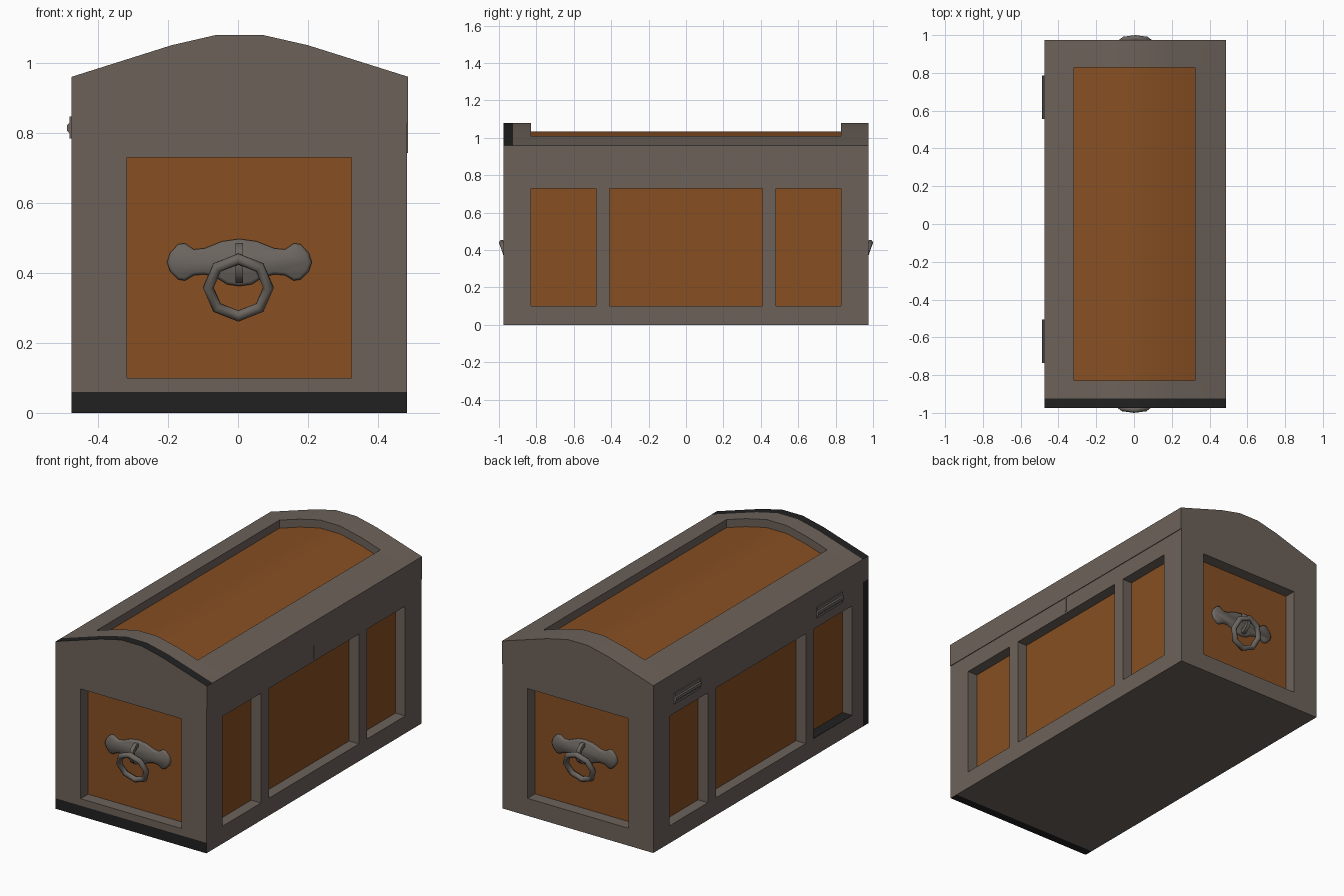
import bpy, bmesh, math
from mathutils import Matrix, Vector

if "Cube" in bpy.data.objects:
    bpy.data.objects.remove(bpy.data.objects["Cube"])


def material(name, rgb):
    m = bpy.data.materials.new(name)
    m.diffuse_color = (*rgb, 1)
    m.use_nodes = True
    m.node_tree.nodes["Principled BSDF"].inputs["Base Color"].default_value = m.diffuse_color
    return m


GREY = material("grey_frame", (0.150, 0.121, 0.101))
BROWN = material("brown_panel", (0.242, 0.078, 0.0165))
DARK = material("dark_edge", (0.015, 0.015, 0.015))
IRON = material("iron_fitting", (0.150, 0.132, 0.117))

X0, X1, Y = -0.475, 0.482, 0.975      # outer walls
PX0, PX1, PY = -0.317, 0.324, 0.828   # panel opening limits
SEAM = 0.828


def finish(name, bm, mat, smooth=30, rule=None):
    """Turn a bmesh into an object; rule picks faces painted dark."""
    bmesh.ops.recalc_face_normals(bm, faces=bm.faces[:])
    if rule:
        for co, no in (((0, -0.925, 0), (0, 1, 0)), ((0, 0, 0.06), (0, 0, 1))):
            bmesh.ops.bisect_plane(bm, geom=bm.verts[:] + bm.edges[:] + bm.faces[:],
                                   plane_co=co, plane_no=no)
        bm.normal_update()
        for f in bm.faces:
            if rule(f.normal, f.calc_center_median()):
                f.material_index = 1
    me = bpy.data.meshes.new(name)
    bm.to_mesh(me)
    bm.free()
    me.materials.append(mat)
    me.materials.append(DARK)
    for p in me.polygons:
        p.use_smooth = True
    me.set_sharp_from_angle(angle=math.radians(smooth))
    ob = bpy.data.objects.new(name, me)
    bpy.context.collection.objects.link(ob)
    return ob


def box(name, x, y, z, mat, rule=None):
    bm = bmesh.new()
    bmesh.ops.create_cube(bm, size=1)
    for v in bm.verts:
        v.co = Vector([a[0] + (c + 0.5) * (a[1] - a[0]) for a, c in zip((x, y, z), v.co)])
    return finish(name, bm, mat, rule=rule)


def prism(name, xz, y0, y1, mat, rule=None):
    bm = bmesh.new()
    f = bm.faces.new([bm.verts.new((x, y0, z)) for x, z in xz])
    r = bmesh.ops.extrude_face_region(bm, geom=[f])
    for v in r["geom"]:
        if isinstance(v, bmesh.types.BMVert):
            v.co.y = y1
    return finish(name, bm, mat, rule=rule)


# Dark border on the front bottom, front-left edge and front underside
def body_dark(n, c):
    return ((n.y < -0.9 and c.z < 0.06) or (n.x < -0.9 and c.x < -0.45 and c.y < -0.925)
            or (n.z < -0.9 and c.z < 0.01 and c.y < -0.925))


def lid_dark(n, c):
    return n.z > 0.5 and c.y < -0.925


# Body: recessed brown core wrapped in rails, posts and mullions
D = 0.062
box("body_panels", (X0 + D, X1 - D), (-Y + 0.068, Y - 0.068), (0.03, 0.8), BROWN)
box("bottom_rail", (X0, X1), (-Y, Y), (0, 0.1), GREY, body_dark)
box("top_rail", (X0, X1), (-Y, Y), (0.73, SEAM), GREY, body_dark)
for xs, xr in (("left", (X0, PX0)), ("right", (PX1, X1))):
    for ys, yr in (("front", (-Y, -PY)), ("back", (PY, Y))):
        box(f"{ys}_{xs}_post", xr, yr, (0.1, 0.73), GREY, body_dark)
for xs, xr in (("left", (X0, X0 + D + 0.01)), ("right", (X1 - D - 0.01, X1))):
    for s in (-1, 1):
        box(f"{xs}_mullion", xr, sorted((s * 0.408, s * 0.48)), (0.1, 0.73), GREY)
# Dark sill of the front-left recess
box("dark_sill", (X0 + 0.001, X0 + D), (-PY, -0.48), (0.1, 0.102), DARK)

# Lid: arched end caps, side rails and a sunken arched panel
LX = 0.486
arch = [(X0, 0.96), (-0.19, 1.05), (-0.06, 1.08), (0.068, 1.08), (0.2, 1.05), (LX, 0.96)]


def arch_z(x):
    for (a, za), (b, zb) in zip(arch, arch[1:]):
        if a <= x <= b:
            return za + (zb - za) * (x - a) / (b - a)


for s, n in ((-1, "front"), (1, "back")):
    y0, y1 = sorted((s * PY, s * Y))
    prism(f"lid_{n}_cap", [(X0, SEAM)] + arch + [(LX, SEAM)], y0, y1, GREY, lid_dark)
prism("lid_left_rail", [(X0, SEAM), (X0, 0.96), (PX0, arch_z(PX0)), (PX0, SEAM)], -PY, PY, GREY)
prism("lid_right_rail", [(PX1, SEAM), (PX1, arch_z(PX1)), (LX, 0.96), (LX, SEAM)], -PY, PY, GREY)
top = [(x, arch_z(x) - 0.046) for x in (PX0, -0.19, -0.06, 0.068, 0.2, PX1)]
prism("lid_panel", [(PX0, SEAM)] + top + [(PX1, SEAM)], -PY, PY, BROWN)

# Hinges on the left side and the thin latch tongue on the right
hinge = [(X0 + 0.01, 0.784), (-0.481, 0.784), (-0.482, 0.8), (-0.488, 0.806),
         (-0.488, 0.822), (-0.482, 0.828), (-0.481, 0.846), (X0 + 0.01, 0.846)]
for y0, y1 in ((-0.735, -0.505), (0.557, 0.785)):
    prism("hinge", hinge, y0, y1, IRON)
box("latch_tongue", (0.47, 0.486), (-0.004, 0.004), (0.742, SEAM), IRON)

# Handles: shaped back plate, eye loop and tilted eight-sided ring
half = [(0.05, .490), (0.1, .470), (0.13, .467), (0.155, .484), (0.175, .482), (0.198, .457),
        (0.207, .43), (0.198, .404), (0.175, .381), (0.155, .378), (0.13, .393), (0.1, .396),
        (0.065, .386), (0.035, .367)]
outline = [(0, .497)] + half + [(0, .362)] + [(-x, z) for x, z in reversed(half)]


def torus(name, R, r, nu, nv, mtx):
    bm = bmesh.new()
    rings = []
    for i in range(nu):
        a = 2 * math.pi * i / nu
        rings.append([bm.verts.new(((R + r * math.cos(b)) * math.cos(a), r * math.sin(b),
                                    (R + r * math.cos(b)) * math.sin(a)))
                      for b in (2 * math.pi * (j + 0.5) / nv for j in range(nv))])
    for i in range(nu):
        p, q = rings[i], rings[(i + 1) % nu]
        for j in range(nv):
            k = (j + 1) % nv
            bm.faces.new((p[j], p[k], q[k], q[j]))
    bm.transform(mtx)
    return finish(name, bm, IRON, smooth=50)


for side, ang in (("front", 0), ("back", math.pi)):
    place = Matrix.Translation((0.004, 0, 0)) @ Matrix.Rotation(ang, 4, 'Z')
    bm = bmesh.new()
    f = bm.faces.new([bm.verts.new((x, -0.90, z)) for x, z in outline])
    r = bmesh.ops.extrude_face_region(bm, geom=[f])
    for v in r["geom"]:
        if isinstance(v, bmesh.types.BMVert):
            v.co.y = -0.917
    bmesh.ops.recalc_face_normals(bm, faces=bm.faces[:])
    front = [g for g in bm.faces if g.normal.y < -0.9]
    bmesh.ops.inset_region(bm, faces=front, thickness=0.009, depth=0.007)
    bm.transform(place)
    finish(f"{side}_handle_plate", bm, IRON, smooth=60)
    torus(f"{side}_handle_eye", 0.044, 0.015, 10, 4,
          place @ Matrix.Translation((0, -0.925, 0.428)) @ Matrix.Diagonal((1, 1, 1.1, 1))
          @ Matrix.Rotation(math.pi / 2, 4, 'Z'))
    torus(f"{side}_handle_ring", 0.086, 0.016, 8, 8,
          place @ Matrix.Translation((-0.003, -0.956, 0.358))
          @ Matrix.Rotation(math.radians(19), 4, 'X'))
